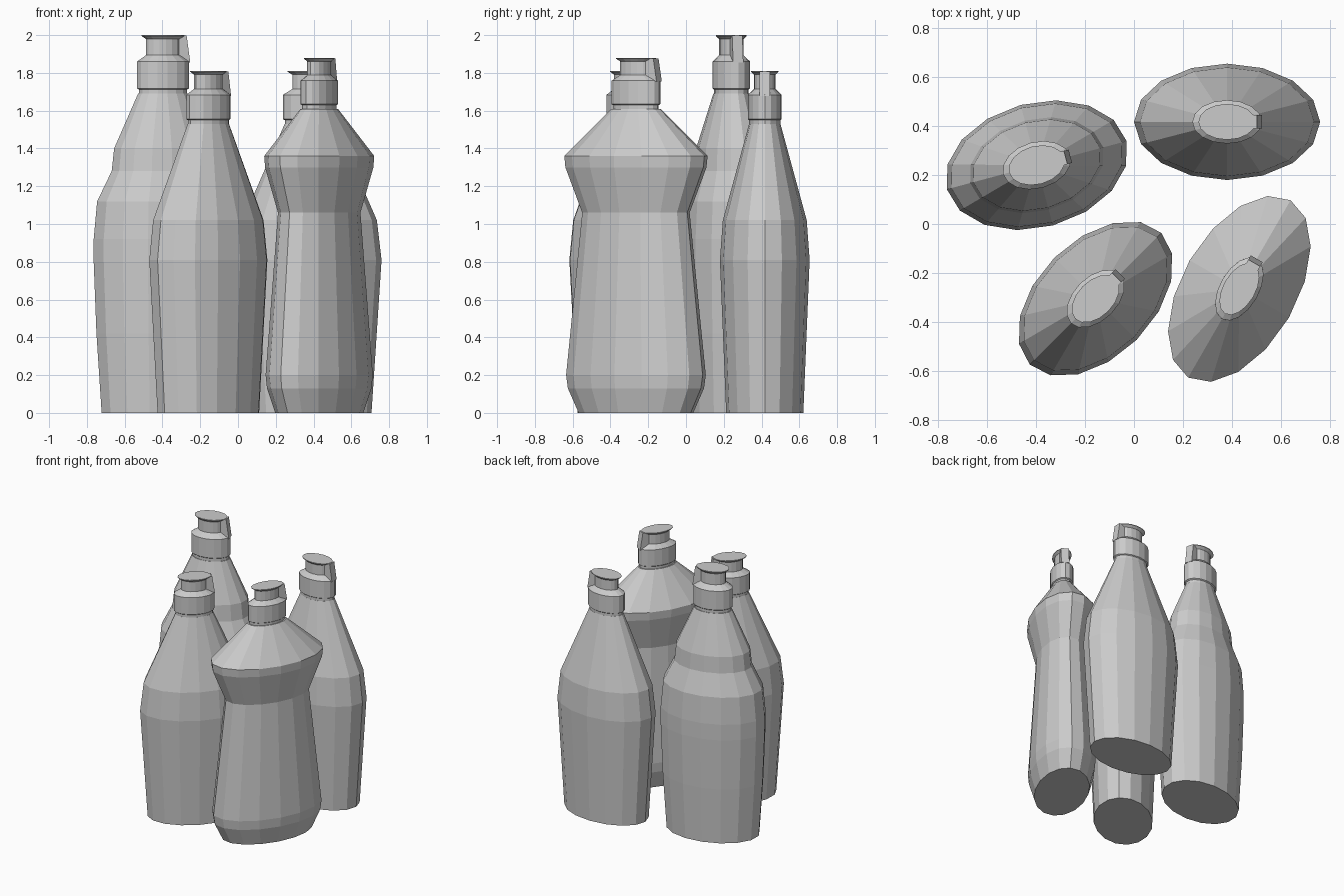
import bpy, bmesh, math
from mathutils import Matrix, Vector

cube = bpy.data.objects.get("Cube")
if cube:
    bpy.data.objects.remove(cube)

SIDES = 16

grey = bpy.data.materials.new("plain grey")
grey.use_nodes = True
grey.diffuse_color = (0.6, 0.6, 0.6, 1)
grey.node_tree.nodes["Principled BSDF"].inputs["Base Color"].default_value = (0.6, 0.6, 0.6, 1)


def finish(bm, name, place):
    bmesh.ops.recalc_face_normals(bm, faces=bm.faces)
    mesh = bpy.data.meshes.new(name)
    bm.to_mesh(mesh)
    bm.free()
    mesh.materials.append(grey)
    obj = bpy.data.objects.new(name, mesh)
    obj.matrix_world = place
    bpy.context.collection.objects.link(obj)


def oval_stack(name, profile, ratio, place):
    """Closed oval solid from (radius, height) pairs."""
    bm = bmesh.new()
    rings = []
    for r, z in profile:
        angles = [math.tau * i / SIDES for i in range(SIDES)]
        rings.append([bm.verts.new((r * math.cos(a), r * ratio * math.sin(a), z)) for a in angles])
    for low, high in zip(rings, rings[1:]):
        for i in range(SIDES):
            j = (i + 1) % SIDES
            bm.faces.new((low[i], low[j], high[j], high[i]))
    bm.faces.new(rings[0][::-1])
    bm.faces.new(rings[-1])
    finish(bm, name, place)


def spout(name, base, height, place):
    """Narrow wedge from the collar rim up to the lid."""
    bm = bmesh.new()
    outline = [(0.07, 0.53), (0.142, 0.53), (0.122, 0.99), (0.07, 0.99)]
    left, right = [[bm.verts.new((x, y, base + f * height)) for x, f in outline]
                   for y in (-0.028, 0.028)]
    bm.faces.new(left)
    bm.faces.new(right[::-1])
    for i in range(4):
        j = (i + 1) % 4
        bm.faces.new((left[i], right[i], right[j], left[j]))
    finish(bm, name, place)


# Cap profile: radius and fraction of the cap height
CAP = [(0.132, 0), (0.132, 0.07), (0.142, 0.09), (0.142, 0.55), (0.128, 0.58),
       (0.092, 0.66), (0.092, 0.93), (0.117, 0.985), (0.117, 1)]

# Body profiles: share of the half width and height
STEPPED = [(0.885, 0), (0.96, 0.42), (1, 0.8), (1, 0.92), (0.95, 1.12),
           (0.74, 1.28), (0.705, 1.4), (0.36, 1.69)]
TAPERED = [(0.86, 0), (1, 0.81), (0.935, 1.02), (0.35, 1.53)]
WAISTED = [(0.8, 0), (0.95, 0.13), (0.975, 0.2), (0.75, 1.06), (0.985, 1.3),
           (1, 1.36), (0.34, 1.61)]

# Name, body, half width, depth ratio, cap height, position, turn
BOTTLES = [
    ("stepped_bottle", STEPPED, 0.38, 0.67, 0.31, (-0.397, 0.24), 15),
    ("back_tapered_bottle", TAPERED, 0.38, 0.625, 0.28, (0.38, 0.417), 0),
    ("front_tapered_bottle", TAPERED, 0.38, 0.625, 0.28, (-0.157, -0.305), 45),
    ("waisted_bottle", WAISTED, 0.418, 0.56, 0.27, (0.43, -0.265), 60),
]

for name, body, width, ratio, cap_height, (x, y), turn in BOTTLES:
    place = Matrix.Translation(Vector((x, y, 0))) @ Matrix.Rotation(math.radians(turn), 4, "Z")
    top = body[-1][1]
    oval_stack(name + "_body", [(r * width, z) for r, z in body], ratio, place)
    oval_stack(name + "_cap", [(r, top + f * cap_height) for r, f in CAP], ratio, place)
    spout(name + "_spout", top, cap_height, place)
